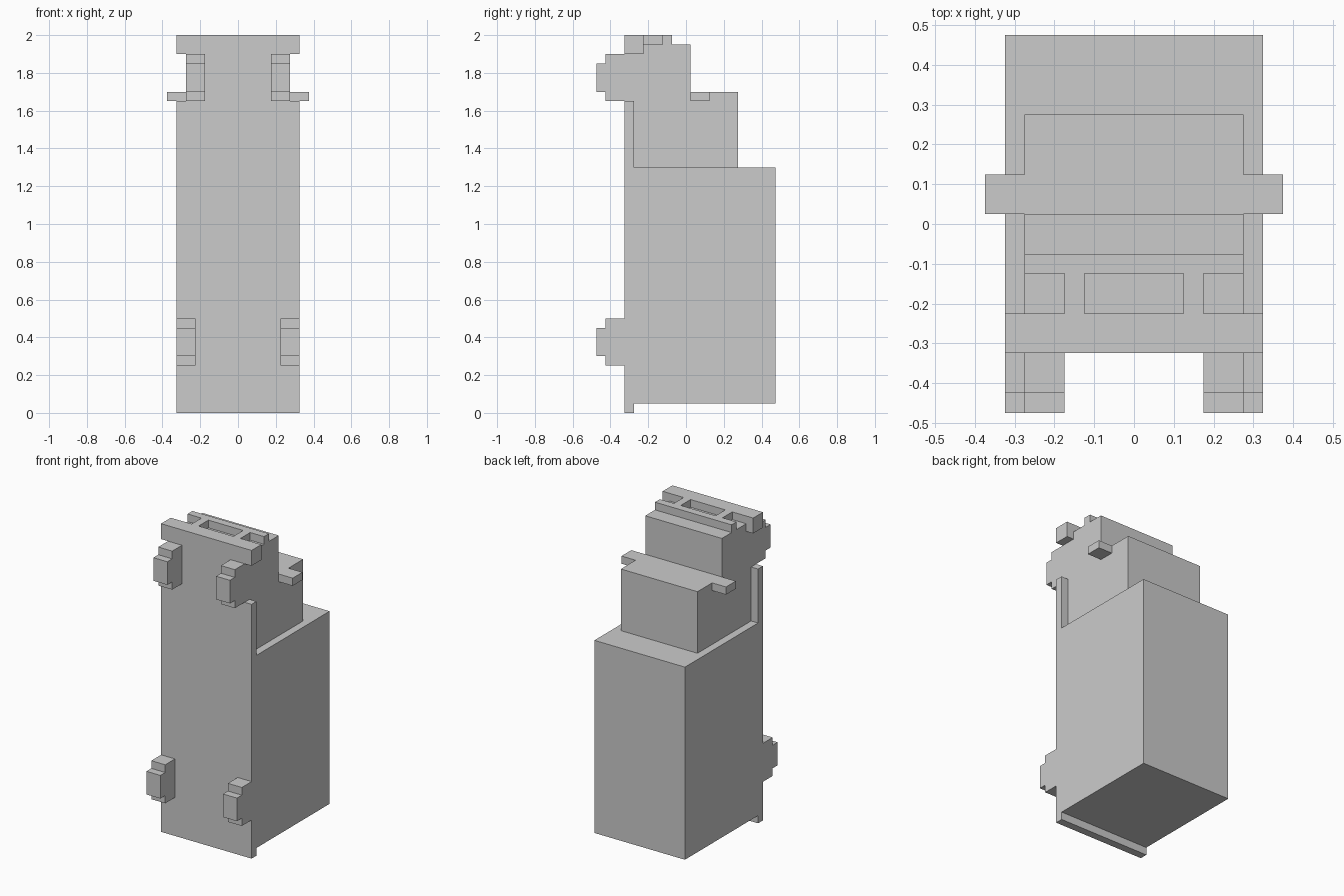
import bpy
import bmesh

if "Cube" in bpy.data.objects:
    bpy.data.objects.remove(bpy.data.objects["Cube"])


def extrude_x(name, profile, x0, x1):
    """Prism with a (y, z) profile running from x0 to x1."""
    bm = bmesh.new()
    face = bm.faces.new([bm.verts.new((x0, y, z)) for y, z in profile])
    ext = bmesh.ops.extrude_face_region(bm, geom=[face])
    verts = [g for g in ext["geom"] if isinstance(g, bmesh.types.BMVert)]
    bmesh.ops.translate(bm, verts=verts, vec=(x1 - x0, 0, 0))
    bmesh.ops.recalc_face_normals(bm, faces=bm.faces)
    mesh = bpy.data.meshes.new(name)
    bm.to_mesh(mesh)
    bm.free()
    obj = bpy.data.objects.new(name, mesh)
    bpy.context.collection.objects.link(obj)
    return obj


def box(name, x0, x1, y0, y1, z0, z1):
    return extrude_x(name, [(y0, z0), (y1, z0), (y1, z1), (y0, z1)], x0, x1)


def mirror_x(obj):
    obj.modifiers.new("Mirror", "MIRROR").use_axis[0] = True
    return obj


def peg(name, x0, x1, z):
    """Stepped peg on the front face, mirrored to the other side."""
    profile = [(-.325, z), (-.425, z), (-.425, z + .05), (-.475, z + .05),
               (-.475, z + .2), (-.425, z + .2), (-.425, z + .25), (-.325, z + .25)]
    mirror_x(extrude_x(name, profile, x0, x1))


# Main body with the thin front plate above and below it
extrude_x("body", [(-.325, 0), (-.275, 0), (-.275, .05), (.475, .05), (.475, 1.3),
                   (-.275, 1.3), (-.275, 1.65), (-.325, 1.65)], -.325, .325)

# Narrower stepped upper section
extrude_x("upper_section", [(-.275, 1.3), (.275, 1.3), (.275, 1.7), (.025, 1.7),
                            (.025, 1.95), (-.225, 1.95), (-.225, 1.9), (-.325, 1.9),
                            (-.325, 1.65), (-.275, 1.65)], -.275, .275)

# Top rails and dividers around the recesses
box("front_rail", -.325, .325, -.325, -.225, 1.9, 2)
box("rear_rail", -.275, .275, -.125, -.075, 1.95, 2)
mirror_x(box("rail_divider", .125, .175, -.225, -.125, 1.95, 2))

# Side tabs
mirror_x(box("side_tab", .275, .375, .025, .125, 1.65, 1.7))

# Front pegs
peg("upper_peg", .175, .275, 1.65)
peg("lower_peg", .225, .325, .25)
